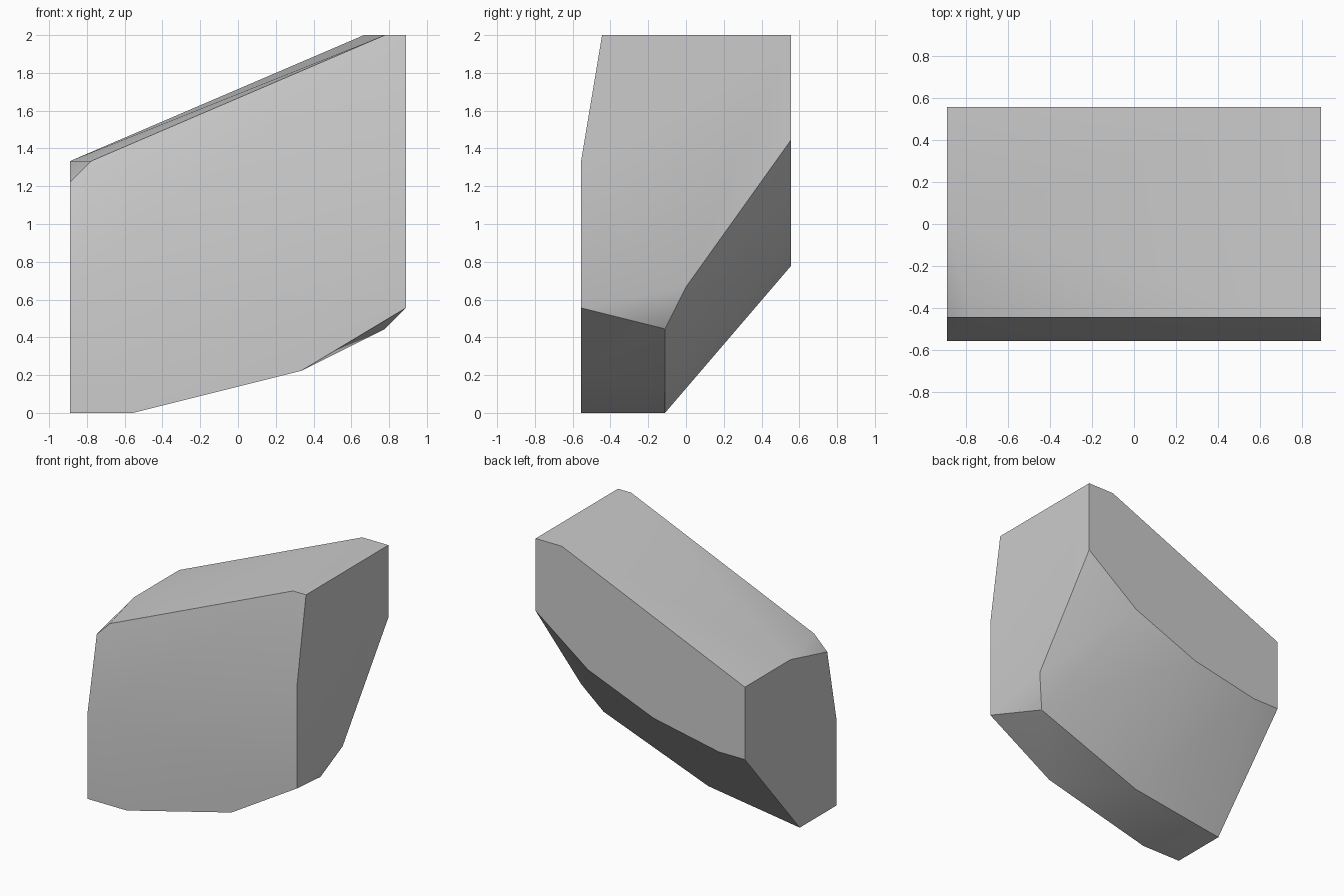
import bpy
import bmesh
import math

UNIT = 1 / 9  # modelling grid step

cube = bpy.data.objects.get("Cube")
if cube:
    bpy.data.objects.remove(cube, do_unlink=True)

bm = bmesh.new()


def side_profile(x, points):
    """Corner points (y, z) on a plane of constant x."""
    for y, z in points:
        bm.verts.new((x * UNIT, y * UNIT, z * UNIT))


def depth_profile(y, points):
    """Corner points (x, z) on a plane of constant y."""
    for x, z in points:
        bm.verts.new((x * UNIT, y * UNIT, z * UNIT))


# Flat ends of the block
side_profile(-8, [(-5, 0), (-1, 0), (5, 7), (5, 12), (0, 12), (-4, 11), (-5, 6)])
side_profile(8, [(-5, 5), (0, 6), (5, 13), (5, 18), (-4, 18), (-5, 12)])

# Curved lower edge of the back, and the back of the top ridge
depth_profile(5, [(-6, 7), (-1, 8), (4, 10), (6, 18)])

# Lower edge of the front, upper front edge, and the underside crease
depth_profile(-5, [(-5, 0), (3, 2)])
depth_profile(-4, [(-7, 12), (7, 18)])
depth_profile(-1, [(-1, 1), (7, 4)])

# Skin the profiles into one convex block with clean flat faces
bmesh.ops.convex_hull(bm, input=bm.verts[:])
bmesh.ops.dissolve_limit(bm, angle_limit=math.radians(0.5),
                         verts=bm.verts[:], edges=bm.edges[:])
bmesh.ops.recalc_face_normals(bm, faces=bm.faces[:])

mesh = bpy.data.meshes.new("slanted_block")
bm.to_mesh(mesh)
bm.free()
block = bpy.data.objects.new("slanted_block", mesh)
bpy.context.collection.objects.link(block)

# Plain grey surface
grey = bpy.data.materials.new("plain_grey")
grey.use_nodes = True
colour = (0.6, 0.6, 0.6, 1)
grey.diffuse_color = colour
grey.node_tree.nodes["Principled BSDF"].inputs["Base Color"].default_value = colour
mesh.materials.append(grey)

# Soft shading across shallow bends, crisp main edges
bpy.ops.object.select_all(action="DESELECT")
block.select_set(True)
bpy.context.view_layer.objects.active = block
bpy.ops.object.shade_smooth_by_angle(angle=math.radians(30))
